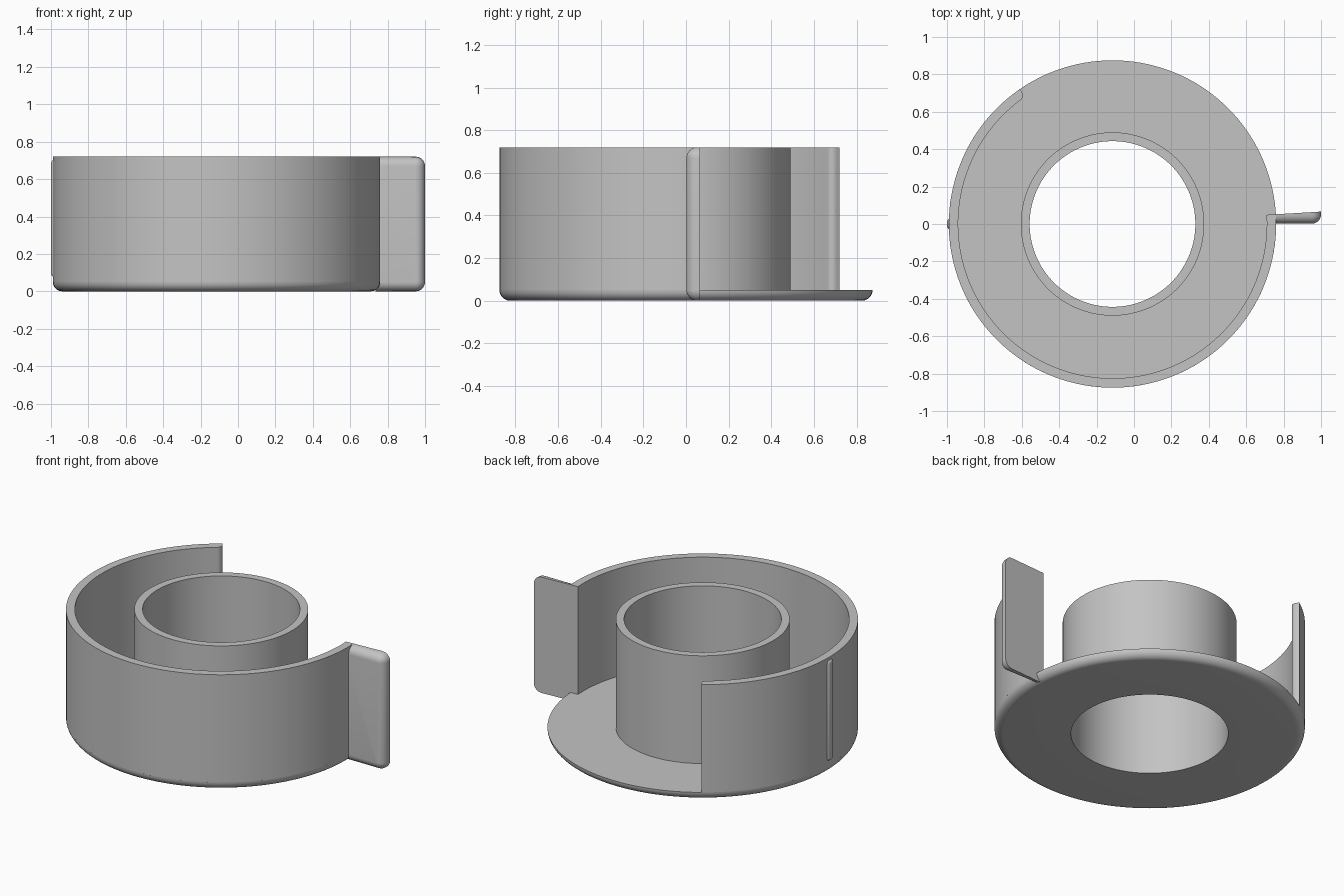
import bpy, bmesh
from math import sin, cos, tan, pi, radians

if "Cube" in bpy.data.objects:
    bpy.data.objects.remove(bpy.data.objects["Cube"], do_unlink=True)

CX = -0.115                      # axis of the round body
R_OUT, R_IN = 0.875, 0.825       # outer wall
T_OUT, T_IN = 0.49, 0.443        # central tube
H, FLOOR = 0.72, 0.05
START, END = radians(124.5), radians(363.4)

grey = bpy.data.materials.new("plain_grey")
grey.use_nodes = True
COLOR = (0.55, 0.55, 0.55, 1)
grey.diffuse_color = COLOR
grey.node_tree.nodes["Principled BSDF"].inputs["Base Color"].default_value = COLOR


def finish(name, bm, angle=35):
    bmesh.ops.recalc_face_normals(bm, faces=bm.faces[:])
    mesh = bpy.data.meshes.new(name)
    bm.to_mesh(mesh)
    bm.free()
    mesh.materials.append(grey)
    obj = bpy.data.objects.new(name, mesh)
    bpy.context.collection.objects.link(obj)
    bpy.ops.object.select_all(action='DESELECT')
    obj.select_set(True)
    bpy.context.view_layer.objects.active = obj
    bpy.ops.object.shade_smooth_by_angle(angle=radians(angle))
    return obj


def bridge(bm, a, b, closed=True):
    n = len(a)
    for i in range(n if closed else n - 1):
        j = (i + 1) % n
        bm.faces.new((a[i], a[j], b[j], b[i]))


# Floor disc with rounded lower rim and central tube, lathed as one profile
profile = [(T_IN, 0)]
for k in range(9):
    a = k / 8 * pi / 2
    profile.append((R_IN + FLOOR * sin(a), FLOOR * (1 - cos(a))))
profile += [(T_OUT, FLOOR), (T_OUT, H), (T_IN, H)]
bm = bmesh.new()
SEG = 144
rings = []
for i in range(SEG):
    a = 2 * pi * i / SEG
    rings.append([bm.verts.new((CX + r * cos(a), r * sin(a), z)) for r, z in profile])
for i in range(SEG):
    bridge(bm, rings[i], rings[(i + 1) % SEG])
finish("floor_and_tube", bm)

# Partial outer wall: arc outline with a rounded inner corner at its free end
N = 96
arc = [START + (END - START) * i / N for i in range(N + 1)]
outline = [(R_OUT, a) for a in arc]
CORNER = 0.03
inner_start = START + CORNER / R_IN
outline += [(R_IN, END + (inner_start - END) * i / N) for i in range(N + 1)]
for k in range(1, 7):
    a = k / 6 * pi / 2
    outline.append((R_IN + CORNER * (1 - cos(a)),
                    START + CORNER * (1 - sin(a)) / R_IN))
bm = bmesh.new()
low, high = [[bm.verts.new((CX + r * cos(a), r * sin(a), z)) for r, a in outline]
             for z in (FLOOR, H)]
bridge(bm, low, high)
bm.faces.new(low)
bm.faces.new(high)
finish("outer_wall", bm)

# Pull tab: flat radial back, front edges and outer corners rounded
X0, X1, Y0, FILLET = 0.735, 1.0, 0.002, 0.05


def tab_outline(inset):
    r = FILLET - inset
    pts = [(X0, inset)]
    for zc, a0 in ((FILLET, -pi / 2), (H - FILLET, 0)):
        for k in range(9):
            a = a0 + k / 8 * pi / 2
            pts.append((X1 - FILLET + r * cos(a), zc + r * sin(a)))
    return pts + [(X0, H - inset)]


bm = bmesh.new()
layers = []
for k in range(8):
    a = k / 8 * pi / 2
    inset = FILLET * (1 - sin(a)) * 0.98
    layers.append([bm.verts.new((x, Y0 + FILLET * (1 - cos(a)), z))
                   for x, z in tab_outline(inset)])
layers.append([bm.verts.new((x, (x - CX) * tan(END), z)) for x, z in tab_outline(0)])
for a, b in zip(layers, layers[1:]):
    bridge(bm, a, b)
bm.faces.new(layers[0])
bm.faces.new(layers[-1])
finish("pull_tab", bm)

# Small vertical catch ridge on the wall opposite the tab
bm = bmesh.new()
bmesh.ops.create_cube(bm, size=1)
for v in bm.verts:
    v.co = (-0.975 + v.co.x * 0.05, v.co.y * 0.06, 0.39 + v.co.z * 0.63)
bmesh.ops.bevel(bm, geom=bm.edges[:], offset=0.022, segments=4, profile=0.5,
                affect='EDGES')
finish("catch_ridge", bm)
